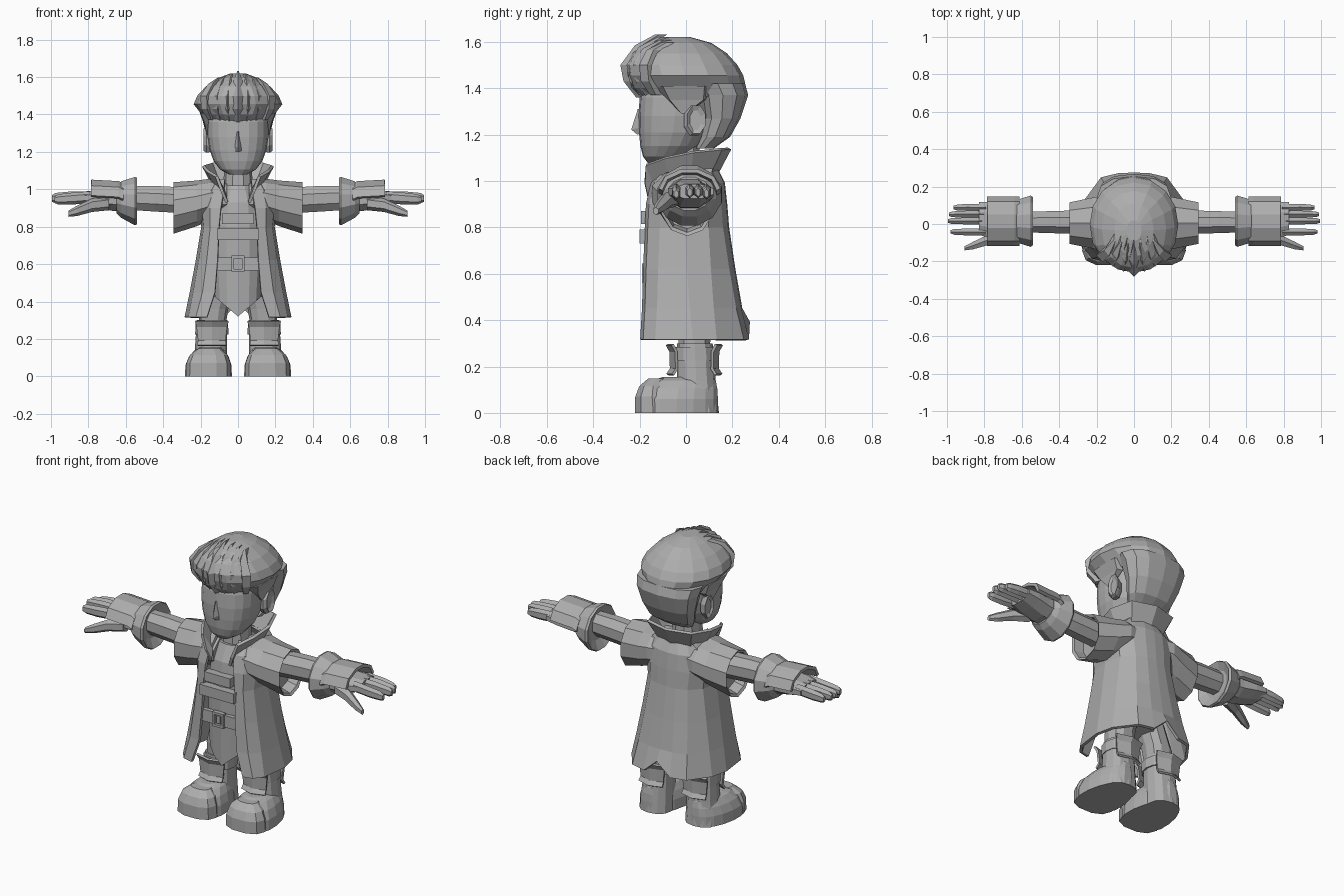
import bpy, bmesh, math
from math import sin, cos, pi

grey = bpy.data.materials.new("plain grey")
grey.diffuse_color = (0.42, 0.42, 0.42, 1)


def skin(name, rows, closed=True, mirror=False, thick=0):
    """Join rows of points into a surface; closed rows get end caps."""
    bm = bmesh.new()
    vs = [[bm.verts.new(p) for p in r] for r in rows]
    n = len(rows[0])
    for a, b in zip(vs, vs[1:]):
        for i in range(n if closed else n - 1):
            j = (i + 1) % n
            bm.faces.new((a[i], a[j], b[j], b[i]))
    if closed:
        bm.faces.new(vs[0])
        bm.faces.new(vs[-1])
    bmesh.ops.recalc_face_normals(bm, faces=bm.faces[:])
    me = bpy.data.meshes.new(name)
    bm.to_mesh(me)
    bm.free()
    me.materials.append(grey)
    ob = bpy.data.objects.new(name, me)
    bpy.context.collection.objects.link(ob)
    if mirror:
        m = ob.modifiers.new("mirror", 'MIRROR')
        m.use_clip = True
    if thick:
        s = ob.modifiers.new("thickness", 'SOLIDIFY')
        s.thickness, s.offset = thick, 0
    return ob


def power(v, e):
    return math.copysign(abs(v) ** e, v)


def zring(z, hw, yf, yb, cx=0, n=16, e=0.85, heel=1.0):
    """Rounded horizontal section; heel narrows the back."""
    out = []
    for i in range(n):
        a = 2 * pi * i / n
        s = power(sin(a), e)
        w = hw * (1 + (heel - 1) * max(0, s + 0.3) / 1.3)
        out.append((cx + w * power(cos(a), e), (yf + yb) / 2 + s * (yb - yf) / 2, z))
    return out


def xring(x, y, z, ry, rz, n=8):
    """Section across a limb."""
    return [(x, y + ry * cos(2 * pi * (i + .5) / n) * 1.06,
             z + rz * sin(2 * pi * (i + .5) / n) * 1.06) for i in range(n)]


def limb(name, stations, n=8):
    return skin(name, [xring(*s, n=n) for s in stations], mirror=True)


def plate(name, x0, x1, y0, y1, z0, z1):
    return skin(name, [[(x0, y, z0), (x1, y, z0), (x1, y, z1), (x0, y, z1)] for y in (y0, y1)])


# Head, neck, nose and ears
skin("head", [zring(*r, n=20) for r in (
    (1.078, .045, -.165, -.08), (1.105, .095, -.185, -.01), (1.15, .13, -.197, .05),
    (1.21, .152, -.203, .09), (1.28, .163, -.205, .11), (1.36, .163, -.2, .12),
    (1.45, .15, -.17, .12))])
skin("neck", [zring(.95, .085, -.1, .07, n=10), zring(1.15, .07, -.09, .06, n=10)])
skin("nose", [[(-.011, -.195, 1.31), (0, -.208, 1.31), (.011, -.195, 1.31)],
              [(-.02, -.195, 1.23), (0, -.236, 1.222), (.02, -.195, 1.23)],
              [(-.022, -.195, 1.205), (0, -.21, 1.2), (.022, -.195, 1.205)]])
limb("ear", [(.14, .03, 1.255, .035, .055), (.168, .035, 1.26, .045, .066),
             (.184, .045, 1.265, .04, .062), (.174, .04, 1.262, .024, .042)])

# Hair: crown, nape and sideburns
skin("hair_crown", [zring(*r, e=.95) for r in (
    (1.365, .168, -.2, .262), (1.40, .195, -.235, .26), (1.455, .237, -.255, .247),
    (1.50, .218, -.26, .222), (1.55, .172, -.235, .177), (1.595, .105, -.175, .11),
    (1.62, .04, -.09, .02))])
skin("hair_nape", [zring(*r, n=12) for r in (
    (1.14, .10, .04, .12), (1.19, .14, .06, .19), (1.27, .165, .075, .235),
    (1.37, .19, .05, .268), (1.42, .2, .02, .255))])
skin("sideburn", [[(.15, -.13, 1.40), (.2, -.1, 1.41), (.205, .08, 1.41), (.15, .1, 1.40)],
                  [(.15, -.08, 1.35), (.178, -.07, 1.35), (.182, .075, 1.35), (.15, .085, 1.35)],
                  [(.15, -.02, 1.29), (.167, -.02, 1.29), (.168, 0, 1.29), (.15, 0, 1.29)]], mirror=True)

# Fringe locks sweeping from the crown to the forehead
for k in range(-3, 4):
    c = abs(k) / 3
    rows = []
    for fx, y, z, w, d in ((.62, -.13 + .03 * c, 1.632 - .035 * c, .004, .004),
                           (.8, -.205 + .05 * c, 1.585 - .02 * c, .024, .022),
                           (1, -.262 + .08 * c, 1.50, .034, .03),
                           (.98, -.25 + .075 * c, 1.43, .032, .028),
                           (.85, -.205 + .06 * c, 1.36 + .01 * c, .016, .014)):
        x = k * .056 * fx
        rows.append([(x - w, y + .015, z), (x, y - d * .7, z), (x + w, y + .015, z), (x, y + .05, z)])
    skin("fringe_lock", rows)

# Tunic with a pointed front hem
hem = [(x, y, .43 - (.11 * (1 - abs(x) / .13) if y < -.03 else 0)) for x, y, z in zring(.43, .13, -.155, .1)]
skin("tunic", [hem] + [zring(*r) for r in (
    (.56, .14, -.16, .12), (.8, .14, -.162, .12), (.93, .12, -.15, .11), (1.02, .08, -.11, .08))])
plate("belt", -.118, .118, -.175, -.15, .565, .635)
for x in (-.029, .029):
    plate("buckle_side", x - .007, x + .007, -.19, -.165, .56, .645)
for z in (.567, .638):
    plate("buckle_bar", -.036, .036, -.19, -.165, z - .007, z + .007)
plate("buckle_tongue", -.012, .012, -.183, -.17, .58, .625)
plate("lower_chest_strap", -.112, .112, -.2, -.155, .73, .79)
plate("upper_chest_strap", -.085, .085, -.195, -.15, .815, .87)

# Open coat with a short back vent
rows = []
for z, xi, hw, yf, yb in ((.315, .165, .278, -.19, .268), (.45, .122, .25, -.182, .235),
                          (.62, .108, .218, -.177, .205), (.8, .1, .188, -.17, .178),
                          (.9, .09, .2, -.165, .17), (.99, .075, .19, -.145, .16),
                          (1.05, .07, .13, -.09, .13)):
    m = (yf + yb) / 2
    rows.append([(xi, yf, z), ((xi + hw) / 2, yf + .012, z), (hw * .93, yf + .06, z), (hw, m - .01, z),
                 (hw * .92, m + .09, z), (hw * .62, yb - .025, z), (hw * .3, yb - .004, z),
                 (0, yb, z + (.075 if z < .32 else 0))])
skin("coat", rows, closed=False, mirror=True, thick=.016)

# Standing collar
low = [(.06, -.165, .93), (.075, -.14, .985), (.11, -.07, 1.01), (.13, .02, 1.02), (.1, .1, 1.03), (0, .13, 1.03)]
top = [(.085, -.178, .99), (.115, -.172, 1.07), (.165, -.09, 1.10), (.185, .03, 1.125), (.14, .15, 1.138), (0, .188, 1.14)]
skin("collar", [low, top], closed=False, mirror=True, thick=.016)

# Wide coat sleeves with a recessed opening
limb("sleeve", [(.06, 0, .95, .14, .09), (.15, .005, .945, .15, .105), (.22, .005, .925, .135, .115),
                (.345, .005, .90, .11, .13), (.337, .005, .90, .097, .115), (.28, .005, .90, .09, .1)], n=10)

# Arms, gauntlets and hands
limb("arm", [(.27, .01, .94, .065, .07), (.45, .01, .95, .06, .07), (.6, .01, .955, .055, .065)])
limb("gauntlet_cuff", [(.565, .015, .94, .08, .075), (.54, .015, .937, .125, .122), (.552, .015, .937, .134, .126),
                       (.625, .015, .945, .112, .095), (.65, .015, .945, .09, .07)], n=12)
limb("hand", [(.6, .015, .945, .09, .07), (.68, .015, .945, .095, .06), (.76, .02, .95, .1, .046),
              (.83, .03, .955, .09, .032)])
arch = [(-.11, .955), (-.085, 1.005), (-.02, 1.035), (.05, 1.035), (.115, 1.005), (.14, .955)]
skin("gauntlet_plate", [[(x, y, z + dz) for y, z in arch] for x, dz in ((.615, -.012), (.64, 0), (.785, .008))],
     closed=False, mirror=True, thick=.018)
for y, tip, z in ((.088, .965, .952), (.052, .99, .957), (.016, .995, .957), (-.042, .98, .95)):
    limb("finger", [(.79, y, .958, .02, .03), (.89, y * 1.02, z, .02, .03), (tip - .02, y, z - .004, .017, .026),
                    (tip, y, z - .006, .01, .017)], n=6)
limb("thumb", [(.69, -.05, .925, .04, .035), (.78, -.085, .915, .03, .034), (.86, -.115, .885, .022, .026),
               (.905, -.13, .87, .012, .016)], n=6)

# Legs, boots and boot cuffs
skin("trouser_leg", [zring(.25, .07, -.03, .105, .14, 10), zring(.36, .078, -.04, .11, .13, 10),
                     zring(.5, .075, -.06, .1, .09, 10)], mirror=True)
skin("boot_foot", [zring(*r, n=18, heel=.75) for r in (
    (0, .132, -.222, .14, .158), (.06, .13, -.218, .14, .158), (.105, .112, -.198, .137, .156),
    (.14, .085, -.15, .13, .152), (.155, .055, -.1, .12, .148))], mirror=True)
skin("toe_cap", [zring(*r, n=10) for r in (
    (.0, .12, -.223, -.06, .158), (.07, .118, -.222, -.07, .158), (.115, .1, -.204, -.08, .156),
    (.148, .06, -.165, -.085, .153))], mirror=True)
skin("boot_shaft", [zring(*r, n=12) for r in (
    (.0, .095, -.04, .142, .15), (.14, .086, -.04, .128, .145), (.3, .08, -.038, .115, .14))], mirror=True)
skin("boot_band", [zring(.225, .089, -.05, .128, .14, 12), zring(.285, .087, -.05, .125, .14, 12)], mirror=True)
for name, y, s in (("boot_front_flap", -.05, -1), ("boot_back_flap", .122, 1)):
    skin(name, [[(.14 + dx * w, y + s * (o - abs(dx) * .3), z) for dx in (-.08, -.04, 0, .04, .08)]
                for z, o, w in ((.165, .03, .95), (.19, .014, .9), (.265, .016, 1), (.295, .032, 1.1))],
         closed=False, mirror=True, thick=.012)
